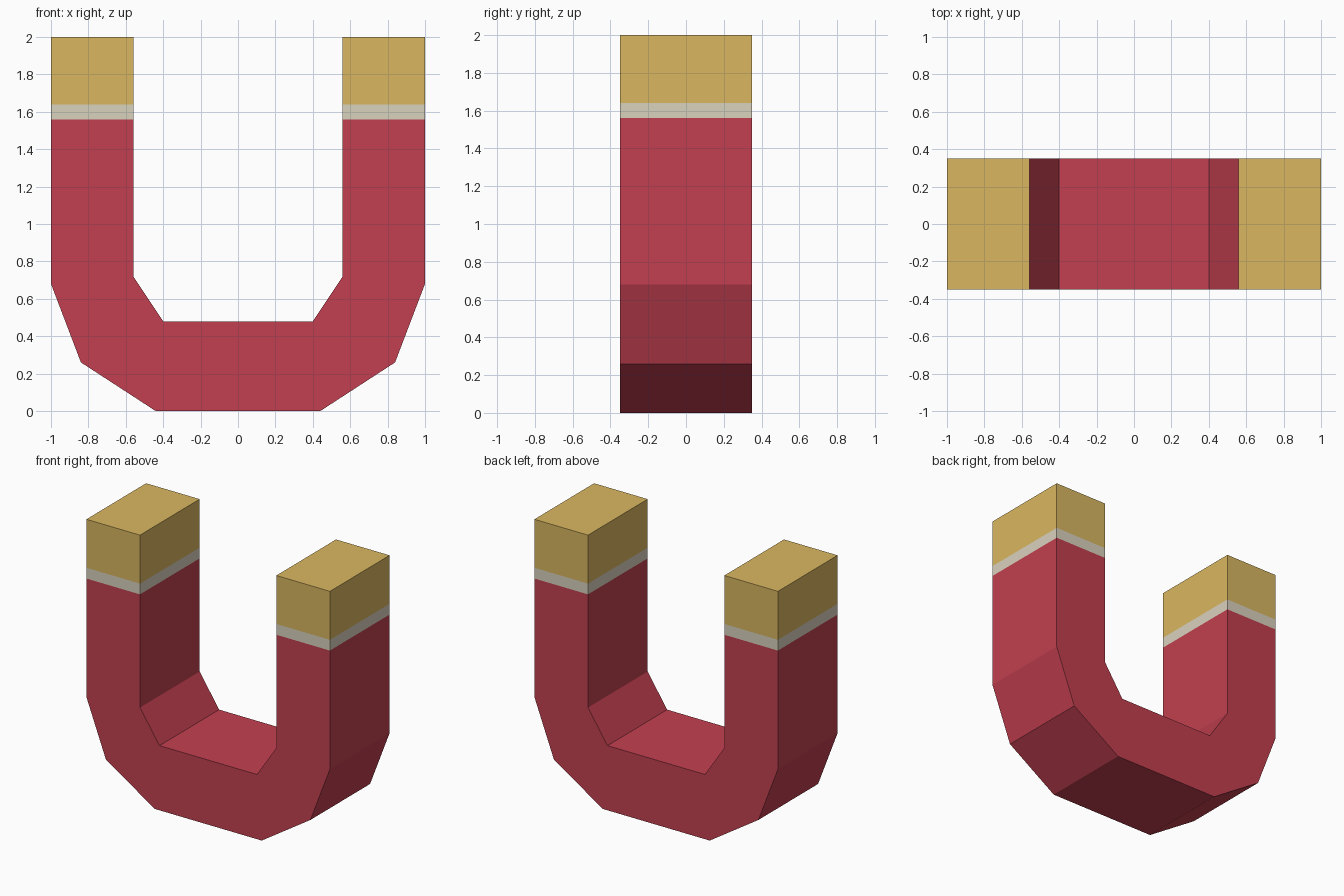
import bpy, bmesh
from mathutils import Vector

if "Cube" in bpy.data.objects:
    bpy.data.objects.remove(bpy.data.objects["Cube"])

HALF_DEPTH = 0.35
BAND_LOW, BAND_HIGH = 1.56, 1.64


def material(name, rgb):
    mat = bpy.data.materials.new(name)
    mat.diffuse_color = (*rgb, 1)
    mat.use_nodes = True
    mat.node_tree.nodes["Principled BSDF"].inputs["Base Color"].default_value = mat.diffuse_color
    return mat


# Right half of the U outline, from the bottom round to the inside of the bend
half = [(0.44, 0), (0.84, 0.26), (1, 0.68), (1, 2), (0.56, 2), (0.56, 0.72), (0.4, 0.48)]
outline = half + [(-x, z) for x, z in reversed(half)]

# Magnet solid: extrude the outline from front to back
bm = bmesh.new()
front = bm.faces.new([bm.verts.new((x, -HALF_DEPTH, z)) for x, z in outline])
extruded = bmesh.ops.extrude_face_region(bm, geom=[front], use_keep_orig=True)["geom"]
bmesh.ops.translate(bm, vec=(0, 2 * HALF_DEPTH, 0),
                    verts=[v for v in extruded if isinstance(v, bmesh.types.BMVert)])

# Cut both arms at the edges of the pale bands
for z in (BAND_LOW, BAND_HIGH):
    bmesh.ops.bisect_plane(bm, geom=bm.verts[:] + bm.edges[:] + bm.faces[:],
                           plane_co=Vector((0, 0, z)), plane_no=Vector((0, 0, 1)))
bmesh.ops.recalc_face_normals(bm, faces=bm.faces[:])

# Red body, pale bands and gold tips
for face in bm.faces:
    low = min(v.co.z for v in face.verts)
    face.material_index = sum(low > z - 0.01 for z in (BAND_LOW, BAND_HIGH))

mesh = bpy.data.meshes.new("horseshoe_magnet")
bm.to_mesh(mesh)
bm.free()
for mat in (material("red_body", (0.54, 0.051, 0.08)),
            material("pale_band", (0.70, 0.645, 0.515)),
            material("gold_tip", (0.70, 0.475, 0.12))):
    mesh.materials.append(mat)
magnet = bpy.data.objects.new("horseshoe_magnet", mesh)
bpy.context.collection.objects.link(magnet)
